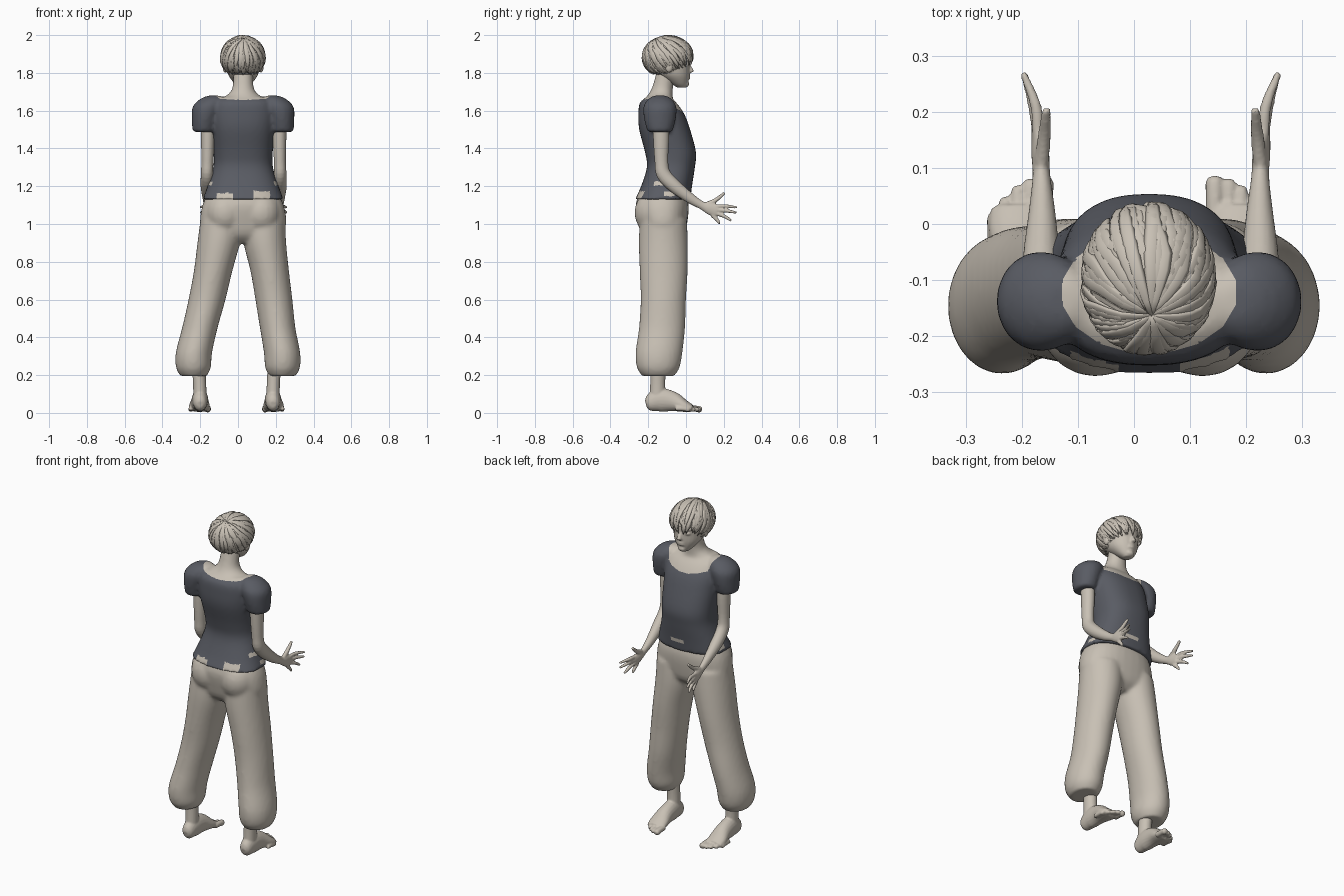
import bpy, bmesh, math, random
from mathutils import Vector, Matrix

if "Cube" in bpy.data.objects:
    bpy.data.objects.remove(bpy.data.objects["Cube"])
random.seed(4)
MID = 0.027  # centre line of the torso


def material(name, rgb):
    m = bpy.data.materials.new(name)
    m.use_nodes = True
    m.diffuse_color = (*rgb, 1)
    m.node_tree.nodes["Principled BSDF"].inputs["Base Color"].default_value = (*rgb, 1)
    return m


BEIGE = material("warm beige", (0.58, 0.53, 0.46))
GREY = material("slate grey", (0.10, 0.106, 0.126))


def smooth_path(pts, steps):
    """Catmull-Rom through points of any dimension."""
    p = [Vector(q) for q in pts]
    p = [p[0] * 2 - p[1]] + p + [p[-1] * 2 - p[-2]]
    out = []
    for i in range(1, len(p) - 2):
        a, b, c, d = p[i - 1:i + 3]
        for k in range(steps):
            t = k / steps
            out.append((b * 2 + (c - a) * t + (a * 2 - b * 5 + c * 4 - d) * t * t
                        + (b * 3 - a - c * 3 + d) * t ** 3) / 2)
    return out + [p[-2]]


def tube(bm, pts, sides=20, steps=4, side=(1, 0, 0), flat=False, power=2.0):
    """Closed loft through (x, y, z, radius_u, radius_v) stations."""
    path = smooth_path(pts, steps)
    pos = [Vector(q[:3]) for q in path]
    rings = []
    for i, q in enumerate(path):
        t = (pos[min(i + 1, len(pos) - 1)] - pos[max(i - 1, 0)]).normalized()
        if flat:
            t = Vector((0, 0, 1))
        u = Vector(side)
        u = (u - t * u.dot(t)).normalized()
        v = t.cross(u)
        ring = []
        for k in range(sides):
            a = math.tau * k / sides
            c, s = math.cos(a), math.sin(a)
            c = math.copysign(abs(c) ** (2 / power), c)
            s = math.copysign(abs(s) ** (2 / power), s)
            ring.append(bm.verts.new(pos[i] + u * c * max(q[3], .001) + v * s * max(q[4], .001)))
        rings.append(ring)
    for r, n in zip(rings, rings[1:]):
        for k in range(sides):
            j = (k + 1) % sides
            bm.faces.new((r[k], r[j], n[j], n[k]))
    bm.faces.new(rings[0][::-1])
    bm.faces.new(rings[-1])


def blob(bm, loc, size):
    m = Matrix.Translation(loc) @ Matrix.Diagonal((*size, 1))
    bmesh.ops.create_uvsphere(bm, u_segments=20, v_segments=12, radius=1, matrix=m)


def finish(name, bm, mat, voxel=0, relax=4):
    bmesh.ops.recalc_face_normals(bm, faces=bm.faces)
    for f in bm.faces:
        f.smooth = True
    me = bpy.data.meshes.new(name)
    bm.to_mesh(me)
    bm.free()
    ob = bpy.data.objects.new(name, me)
    bpy.context.collection.objects.link(ob)
    me.materials.append(mat)
    if voxel:
        r = ob.modifiers.new("merge", "REMESH")
        r.mode, r.voxel_size, r.use_smooth_shade = "VOXEL", voxel, True
        s = ob.modifiers.new("relax", "SMOOTH")
        s.factor, s.iterations = 0.5, relax
    return ob


# Trousers: pelvis, seat and two ballooning legs
bm = bmesh.new()
tube(bm, [(MID, -.123, 1.19, .17, .115), (MID, -.126, 1.1, .215, .14), (MID, -.122, 1.0, .228, .128),
          (.022, -.12, .94, .2, .11), (.02, -.12, .9, .12, .07)], 32, flat=True, power=2.3)
for s in (-1, 1):
    blob(bm, (MID + s * .095, -.165, 1.06), (.105, .108, .12))
    legs = [(.025, .11, 1.02, -.12, .115, .125), (.02, .122, .9, -.12, .113, .13),
            (.018, .15, .75, -.118, .102, .127), (.013, .177, .6, -.12, .098, .12),
            (.004, .206, .45, -.127, .094, .122), (0, .233, .32, -.143, .096, .124),
            (0, .236, .24, -.147, .092, .113), (0, .235, .195, -.147, .07, .085)]
    tube(bm, [(c + s * d, y, z, rx, ry) for c, d, z, y, rx, ry in legs], 28, flat=True)
finish("trousers", bm, BEIGE, .011, 5)

# Shirt with puffed sleeves, neck and shoulders, coloured by region
bm = bmesh.new()
torso = [(1.13, -.123, .215, .146), (1.2, -.103, .188, .135), (1.3, -.08, .158, .127),
         (1.38, -.082, .157, .135), (1.5, -.113, .167, .135), (1.58, -.13, .17, .122),
         (1.64, -.147, .155, .098), (1.672, -.15, .12, .06)]
tube(bm, [(MID, y, z, rx, ry) for z, y, rx, ry in torso], 36, flat=True, power=2.4)
tube(bm, [(MID, -.14, 1.63, .13, .08), (MID, -.14, 1.67, .1, .07), (MID, -.13, 1.7, .066, .06),
          (MID, -.12, 1.74, .054, .054), (MID, -.1, 1.81, .052, .055)], 24, flat=True)
for s in (-1, 1):
    sleeve = [(.208, 1.487, .06, .066), (.203, 1.55, .068, .083), (.188, 1.62, .08, .088),
              (.165, 1.662, .062, .062), (.155, 1.68, .03, .03)]
    tube(bm, [(MID + s * d, -.138, z, rx, ry) for d, z, rx, ry in sleeve], 24, flat=True)
shirt = finish("shirt_and_neck", bm, GREY, .011, 4)
shirt.data.materials.append(BEIGE)
graph = bpy.context.evaluated_depsgraph_get()
me = bpy.data.meshes.new_from_object(shirt.evaluated_get(graph))
shirt.modifiers.clear()
shirt.data = me
bm = bmesh.new()
bm.from_mesh(me)
COLLAR = (MID, -.122, .155, .108)
for k in range(16):  # cut the oval neckline
    a = math.tau * k / 16
    c, s = math.cos(a), math.sin(a)
    near = [f for f in bm.faces if f.calc_center_median().z > 1.5]
    geom = near + list({e for f in near for e in f.edges}) + list({v for f in near for v in f.verts})
    bmesh.ops.bisect_plane(bm, geom=geom, dist=1e-5,
                           plane_co=(COLLAR[0] + COLLAR[2] * c, COLLAR[1] + COLLAR[3] * s, 1.6),
                           plane_no=(c / COLLAR[2], s / COLLAR[3], 0))


def bare(p):
    """True where skin or trousers show instead of the shirt."""
    x, y, z = p.x - MID, p.y, p.z
    if z > 1.5:
        return (x / COLLAR[2]) ** 2 + ((y - COLLAR[1]) / COLLAR[3]) ** 2 < 1.01
    if y < -.18:
        return (-.14 < x < -.05 and z < 1.165) or (.05 < x < .14 and z < 1.175)
    if abs(x) > .14:
        return (-.17 < y < -.09 and 1.205 < z < 1.225) or (-.12 < y < -.06 and 1.145 < z < 1.17)
    return y > 0 and -.03 < x < .06 and 1.185 < z < 1.205


for f in bm.faces:
    f.smooth = True
    f.material_index = 1 if bare(f.calc_center_median()) else 0
bm.to_mesh(me)
bm.free()

# Arms with open hands
for s, label in ((-1, "right"), (1, "left")):
    def P(d, *rest):
        return (.03 + s * d, *rest)
    bm = bmesh.new()
    tube(bm, [P(.19, -.135, 1.58, .037, .042), P(.19, -.132, 1.45, .036, .042),
              P(.192, -.13, 1.33, .032, .036), P(.194, -.118, 1.262, .033, .038),
              P(.195, -.06, 1.2, .033, .036), P(.194, .02, 1.138, .024, .028),
              P(.195, .085, 1.098, .016, .022), P(.197, .125, 1.082, .016, .032),
              P(.2, .165, 1.068, .013, .036)], 18)
    fingers = [((.196, .1, 1.1), (.19, .155, 1.125), (.186, .205, 1.165), .012),
               ((.2, .15, 1.092), (.205, .21, 1.095), (.228, .27, 1.088), .010),
               ((.2, .155, 1.075), (.21, .215, 1.07), (.226, .268, 1.06), .010),
               ((.2, .155, 1.058), (.208, .205, 1.04), (.216, .24, 1.017), .010),
               ((.198, .14, 1.045), (.2, .165, 1.022), (.204, .178, 1.0), .010)]
    for a, b, c, r in fingers:
        tube(bm, [P(*a, r * 1.1, r * 1.1), P(*b, r, r), P(*c, r * .65, r * .65)], 10)
    finish(label + "_arm", bm, BEIGE, .005, 2)

    # Ankle, foot and toes
    def F(d, *rest):
        return (-.008 + s * d, *rest)
    bm = bmesh.new()
    tube(bm, [F(.2, -.147, .24, .036, .042), F(.195, -.15, .15, .035, .04),
              F(.193, -.15, .06, .036, .045)], 18, flat=True)
    tube(bm, [F(.193, -.212, .045, .015, .02), F(.193, -.195, .05, .033, .042),
              F(.193, -.14, .068, .042, .062), F(.194, -.07, .06, .046, .053),
              F(.196, -.01, .037, .055, .033), F(.196, .03, .024, .05, .02)], 20)
    for k in range(5):
        r = .017 if k == 0 else .0125
        d, tip = .152 + .0215 * k + (.004 if k else 0), .084 - .004 * k * k
        tube(bm, [F(d, tip - .075, .024, r, r), F(d, tip - .03, .022, r, r),
                  F(d, tip - .008, .017, r, r), F(d, tip, .014, r * .5, r * .5)], 10)
    finish(label + "_foot", bm, BEIGE, .0055, 2)

# Head with nose, lips, eyelids and ears
bm = bmesh.new()
skull = [(1.722, -.022, .022, .022), (1.745, -.038, .047, .047), (1.785, -.062, .076, .08),
         (1.83, -.08, .089, .1), (1.88, -.093, .098, .113), (1.93, -.1, .097, .11),
         (1.965, -.1, .075, .088), (1.985, -.1, .03, .035)]
tube(bm, [(MID, y, z, rx, ry) for z, y, rx, ry in skull], 28, flat=True)
tube(bm, [(MID, .01, 1.85, .009, .01), (MID, .022, 1.825, .011, .012),
          (MID, .027, 1.808, .015, .014), (MID, .015, 1.8, .012, .008)], 12, flat=True)
for z in (1.772, 1.784):
    blob(bm, (MID, .012, z), (.024, .011, .007))
blob(bm, (MID, .0, 1.742), (.024, .017, .018))
for s in (-1, 1):
    blob(bm, (MID + s * .036, .005, 1.844), (.02, .012, .01))
    blob(bm, (MID + s * .036, .005, 1.868), (.026, .012, .007))
    blob(bm, (MID + s * .095, -.09, 1.835), (.014, .022, .034))
finish("head", bm, BEIGE, .0055, 2)

# Hair: a cap under layered locks fanning from the crown
CENTRE, RADII = Vector((MID - .002, -.096, 1.883)), Vector((.114, .13, .11))
bm = bmesh.new()
blob(bm, CENTRE, RADII * .97)
low = [f for f in bm.faces for c in [f.calc_center_median()]
       if c.z < 1.79 or (c.y > -.06 and c.z < 1.875)]
bmesh.ops.delete(bm, geom=low, context="FACES")
crown = Vector((.05, -.5, .86)).normalized()
for layer, (start, count) in enumerate(((0, 44), (.22, 48), (.45, 56))):
    for k in range(count):
        az = math.tau * (k + random.random() * .6) / count
        front = math.sin(az)
        drop = -12 - 34 * min(1, max(0, (.9 - front) / .6)) - random.uniform(-6, 12) + 5 * (2 - layer)
        el = math.radians(max(drop, -58))
        end = Vector((math.cos(az) * math.cos(el), front * math.cos(el), math.sin(el)))
        lift = 1 + .012 * (2 - layer) + random.uniform(-.012, .02)
        twist = Matrix.Rotation(random.uniform(-.05, .2), 3, "Z")
        pts = []
        for j in range(6):
            t = start + (1 - start) * j / 5
            d = crown.slerp(twist @ end if j > 2 else end, t, crown)
            d = d * (lift + (.012 if j == 4 else 0))
            w = (.004, .011, .014, .014, .010, .001)[j]
            p = CENTRE + Vector(a * b for a, b in zip(d, RADII))
            pts.append((*p, w, w * .32))
        chord = Vector(pts[-1][:3]) - Vector(pts[0][:3])
        mid = Vector(pts[3][:3]) - CENTRE
        tube(bm, pts, 6, 2, side=chord.cross(mid))
finish("hair", bm, BEIGE)
